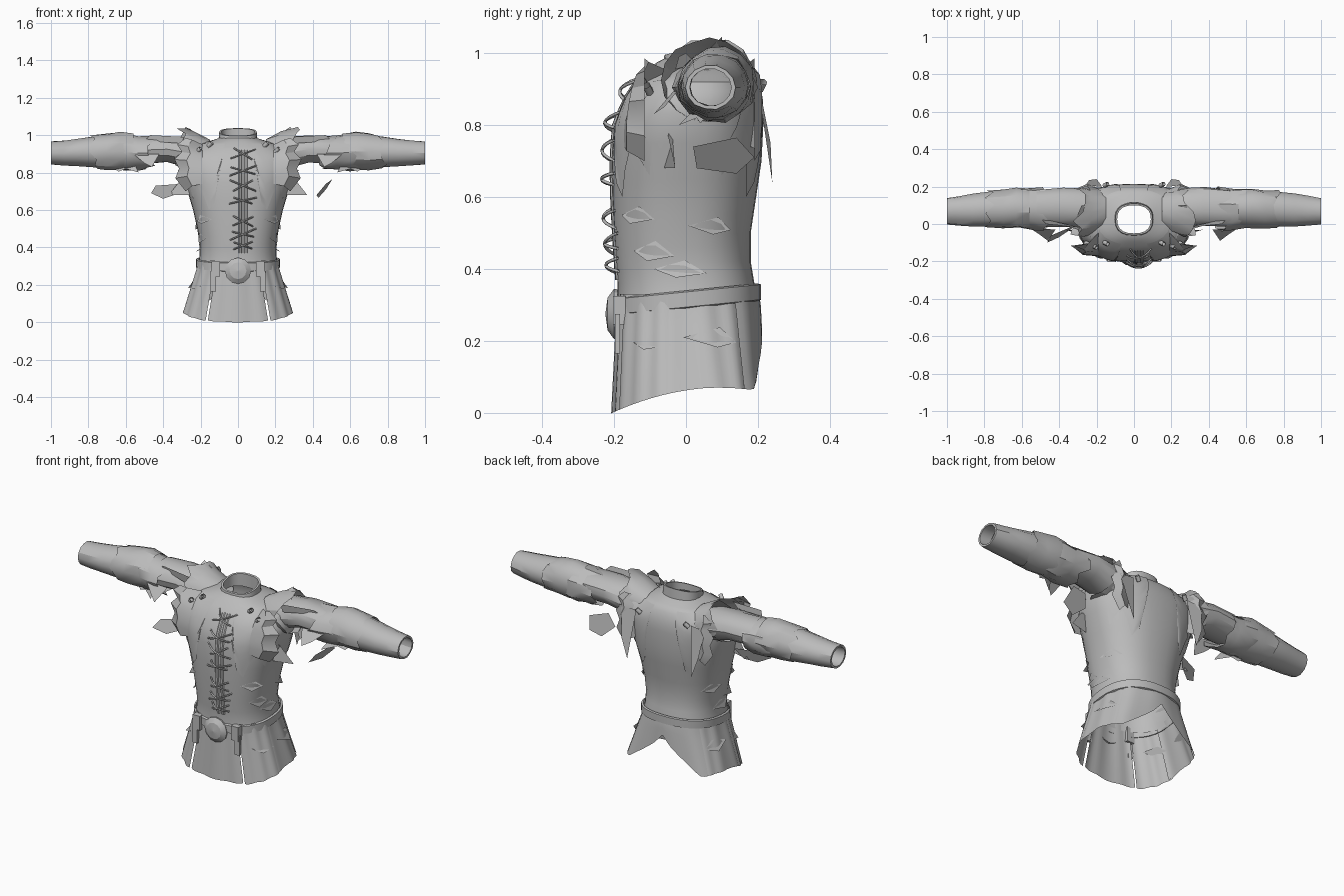
import bpy, bmesh, math, random
from mathutils import Vector

random.seed(4)
cube = bpy.data.objects.get("Cube")
if cube:
    bpy.data.objects.remove(cube)

cloth = bpy.data.materials.new("grey cloth")
cloth.use_nodes = True
GREY = (0.5, 0.5, 0.5, 1)
cloth.diffuse_color = GREY
cloth.node_tree.nodes["Principled BSDF"].inputs["Base Color"].default_value = GREY


def make(name, verts, faces, smooth=35):
    mesh = bpy.data.meshes.new(name)
    mesh.from_pydata([tuple(v) for v in verts], [], faces)
    bm = bmesh.new()
    bm.from_mesh(mesh)
    bmesh.ops.recalc_face_normals(bm, faces=bm.faces)
    bm.to_mesh(mesh)
    bm.free()
    mesh.materials.append(cloth)
    ob = bpy.data.objects.new(name, mesh)
    bpy.context.collection.objects.link(ob)
    bpy.ops.object.select_all(action="DESELECT")
    ob.select_set(True)
    bpy.context.view_layer.objects.active = ob
    if smooth:
        bpy.ops.object.shade_smooth_by_angle(angle=math.radians(smooth))
    return ob


def sheet(name, rows, closed=False, smooth=35):
    """Skin a list of equally long point rows."""
    n = len(rows[0])
    faces = []
    for r in range(len(rows) - 1):
        for c in range(n if closed else n - 1):
            d = (c + 1) % n
            faces.append((r * n + c, r * n + d, (r + 1) * n + d, (r + 1) * n + c))
    return make(name, [p for row in rows for p in row], faces, smooth)


# Body profile: height, half width, front y, back y
PROFILE = [(.0, .31, -.205, .215), (.3, .215, -.19, .2), (.36, .205, -.19, .19),
           (.42, .205, -.195, .18), (.5, .218, -.2, .18), (.6, .24, -.205, .195),
           (.7, .27, -.207, .21), (.8, .3, -.2, .215), (.87, .305, -.172, .213),
           (.92, .28, -.14, .2), (.955, .2, -.105, .18), (.975, .13, -.08, .14),
           (.985, .1, -.06, .115)]
ROUND = .85


def section(z):
    z = max(0, min(z, .985))
    for a, b in zip(PROFILE, PROFILE[1:]):
        if z <= b[0]:
            t = (z - a[0]) / (b[0] - a[0])
            return [p + (q - p) * t for p, q in zip(a, b)][1:]


def around(ang, z, off=0):
    """Point on the body at an angle and height; the back squares off low down."""
    hx, yf, yb = section(z)
    c, s = math.cos(ang), math.sin(ang)
    e = ROUND - max(0, 1 - z / .3) * .3 * (s > 0)
    x = math.copysign(abs(c) ** e, c) * (hx + off)
    y = (yf + yb) / 2 + math.copysign(abs(s) ** e, s) * ((yb - yf) / 2 + off)
    return Vector((x, y, z))


def on_body(x, z, side, off=0):
    """Point on the front (-1) or back (1) of the body at x and z."""
    hx, yf, yb = section(z)
    u = min(1, abs(x) / hx) ** (2 / ROUND)
    return Vector((x, (yf + yb) / 2 + side * ((yb - yf) / 2 * (1 - u) ** (ROUND / 2) + off), z))


def ring(n):
    return [2 * math.pi * i / n for i in range(n)]


# Torso and standing collar
heights = [p[0] for p in PROFILE[1:]]
heights = sorted(heights + [(a + b) / 2 for a, b in zip(heights, heights[1:])])
sheet("torso", [[around(a, z) for a in ring(36)] for z in heights], True)


def collar_row(grow, lift):
    row = []
    for a in ring(20):
        c, s = math.cos(a), math.sin(a)
        x = math.copysign(abs(c) ** .8, c) * (.1 + grow)
        y = .025 + math.copysign(abs(s) ** .8, s) * (.085 + grow)
        row.append((x, y, .955 + lift * (.055 + .25 * y)))
    return row


sheet("collar", [collar_row(.006, 0), collar_row(0, 1), collar_row(-.01, 1), collar_row(-.01, .1)],
      True)


# Skirt panels with a high arched back hem
def skirt_point(ang, t, off):
    low = around(ang, 0, off)
    hem = .07 - .75 * (low.y - .1) ** 2
    if low.y > 0:
        hem += .19 * max(0, 1 - (abs(low.x) / .25) ** 1.3)
    return around(ang, .33 + (hem - .33) * t, off)


PANELS = [("front", -118, -62, .0), ("left_front", -60, -12, .006), ("left_side", -18, 40, 0),
          ("back", 38, 142, .005), ("right_side", 140, 198, 0), ("right_front", 192, 240, .006)]
for label, a0, a1, off in PANELS:
    rows = []
    for r in range(7):
        rows.append([skirt_point(math.radians(a0 + (a1 - a0) * c / 16), r / 6,
                                 off + .003 * math.sin(c)) for c in range(17)])
    sheet(label + "_skirt_panel", rows)

# Belt, buckle and hanging straps
belt = []
for off, dz in ((.002, -.025), (.012, -.021), (.012, .021), (.002, .025)):
    row = []
    for a in ring(36):
        p = around(a, .32, off)
        p.z = .315 + p.y * .1 + dz
        row.append(p)
    belt.append(row)
sheet("belt", belt, True)

disc = [[(math.cos(a) * r, y, .275 + math.sin(a) * r) for a in ring(12)]
        for r, y in ((.068, -.19), (.07, -.2), (.045, -.218), (.001, -.224))]
sheet("buckle", disc, True, 25)


def box(name, centre, size):
    bpy.ops.mesh.primitive_cube_add(size=1, location=centre)
    ob = bpy.context.object
    ob.name, ob.scale = name, size
    ob.data.materials.append(cloth)


for x in (-.12, .12):
    box("belt_loop", (x, -.185, .285), (.045, .035, .08))
    box("hanging_strap", (x * 1.1, -.19, .22), (.03, .014, .11))

# Laced front closing
for x in (.012, .042):
    sheet("lacing_edge", [[on_body(x + dx, .37 + .55 * i / 14, -1, off) for i in range(15)]
                          for dx, off in ((-.01, .001), (-.005, .006), (.005, .006), (.01, .001))])


def cord(name, pts, radius=.0045):
    curve = bpy.data.curves.new(name, "CURVE")
    curve.dimensions = "3D"
    curve.bevel_depth = radius
    curve.bevel_resolution = 1
    spline = curve.splines.new("POLY")
    spline.points.add(len(pts) - 1)
    for sp, p in zip(spline.points, pts):
        sp.co = (*p, 1)
    curve.materials.append(cloth)
    bpy.context.collection.objects.link(bpy.data.objects.new(name, curve))


for z in (.41, .47, .54, .65, .73, .81, .9):
    for s in (-1, 1):
        tilt, reach = random.uniform(.012, .032), random.uniform(.045, .075)
        cord("lace", [on_body(.027 + reach * t / 4, z + s * tilt * t / 4, -1,
                              .002 + .027 * (1 - (t / 4) ** 2)) for t in range(-4, 5)])

# Torn shoulder yoke, flaring over the armholes
TEARS = [(.1, .8), (.125, .64), (.155, .6), (.185, .68), (.21, .73), (.24, .66), (.262, .74)]
FLARE = [(.28, .985), (.325, .95), (.3, .91), (.34, .87), (.315, .82), (.335, .77), (.28, .7)]
for m in (-1, 1):
    for side, y_out, spread in ((-1, -.115, 1), (1, .19, .9)):
        rows = []
        for r in range(9):
            rows.append([on_body(m * (x - .03 * (1 - r / 8)), .955 + (low - .955) * r / 8, side, .006)
                         for x, low in TEARS])
        sheet("torn_yoke", rows)
        rows = []
        for i, (x, z) in enumerate(FLARE):
            root = on_body(m * .19, .95 - .035 * i, side, .007)
            tip = Vector((m * x * spread, y_out, z))
            mid = (root + tip) / 2 + Vector((m * .01, side * .022, .008))
            rows.append([root, mid, tip])
        sheet("armhole_flap", rows, smooth=30)


def tube(name, m, stations, n=14, jag=0, crumple=.05):
    """Sleeve along x; stations are x, y, z, y radius, z radius."""
    rows = []
    for i, (x, y, z, ry, rz) in enumerate(stations):
        row = []
        for a in ring(n):
            dx = jag * random.uniform(-1, 1) if i == len(stations) - 1 else 0
            g = 1 + random.uniform(-1, 1) * crumple
            row.append((m * (x + dx), y + math.cos(a) * ry * g, z + math.sin(a) * rz * g))
        rows.append(row)
    sheet(name, rows, True, 30)


def shard(name, m, *pts):
    make(name, [(m * x, y, z) for x, y, z in pts], [tuple(range(len(pts)))], 0)


# Sleeves in overlapping torn bands
for m in (-1, 1):
    tube("upper_sleeve", m, [(.16, .085, .885, .1, .085), (.26, .085, .905, .105, .085),
                             (.38, .09, .925, .105, .072), (.52, .085, .92, .098, .075)])
    tube("elbow_band", m, [(.66, .085, .912, .098, .094), (.6, .085, .907, .106, .1),
                           (.53, .08, .905, .11, .093), (.46, .08, .905, .115, .085)], jag=.035)
    tube("middle_band", m, [(.56, .085, .912, .1, .098), (.63, .085, .914, .106, .103),
                            (.7, .08, .912, .103, .098), (.77, .08, .91, .1, .09)], jag=.03)
    tube("forearm", m, [(.68, .08, .91, .095, .09), (.76, .08, .91, .094, .085),
                        (.86, .074, .907, .088, .074), (.93, .071, .905, .079, .068),
                        (1, .068, .905, .07, .062), (1, .068, .905, .058, .052),
                        (.93, .072, .906, .06, .054)], crumple=.02)
    # Ragged shoulder cap and loose scraps
    tube("shoulder_cap", m, [(.15, .07, .895, .1, .085), (.23, .065, .915, .12, .1),
                             (.3, .065, .925, .128, .115)], n=16, jag=.04, crumple=.06)
    shard("shoulder_spike", m, (.17, .1, .97), (.28, .1, 1.045), (.31, .03, .98), (.22, -.02, .95))
    shard("side_flap", m, (.24, -.04, .8), (.3, -.05, .77), (.37, -.03, .68), (.26, -.06, .68))
    shard("arm_strip", m, (.28, -.02, .99), (.47, .0, 1.0), (.5, .03, .97), (.3, -.03, .955))
    shard("elbow_scrap", m, (.42, -.03, .9), (.46, -.09, .83), (.5, -.06, .85), (.56, -.02, .9))
    shard("under_scrap", m, (.55, .02, .84), (.53, -.02, .8), (.6, .03, .82), (.64, .04, .805),
          (.68, .07, .84))
    shard("back_scrap", m, (.17, .2, .91), (.26, .205, .9), (.24, .235, .75), (.2, .24, .64))
    # Fastening pegs on chest and back
    for side, x, z in ((-1, .15, .95), (-1, .21, .92), (-1, .25, .9), (1, .15, .91), (1, .22, .89)):
        p = on_body(m * x, z, side, .02)
        cord("peg", [p - Vector((.01, 0, .01)), p + Vector((.01, side * .01, .01))], .012)
    # Small tears down the sides of the body and skirt
    for ang, z, size in ((-25, .45, .07), (-5, .4, .06), (-40, .55, .06), (20, .52, .06),
                         (-30, .2, .06), (15, .21, .07)):
        a = math.radians(ang)
        pts = [around(a - .3, z, .004), around(a, z - size * .4, .022),
               around(a + .35, z - size * .2, .004), around(a + .1, z + size * .4, .004)]
        shard("side_tear", m, *pts)

shard("loose_scrap_left", 1, (.42, .03, .68), (.43, .14, .665), (.47, .19, .71), (.505, .14, .765),
      (.47, .02, .74))
shard("loose_scrap_right", -1, (.3, .0, .74), (.34, -.03, .68), (.4, -.07, .66), (.465, -.1, .69),
      (.44, -.06, .73))
